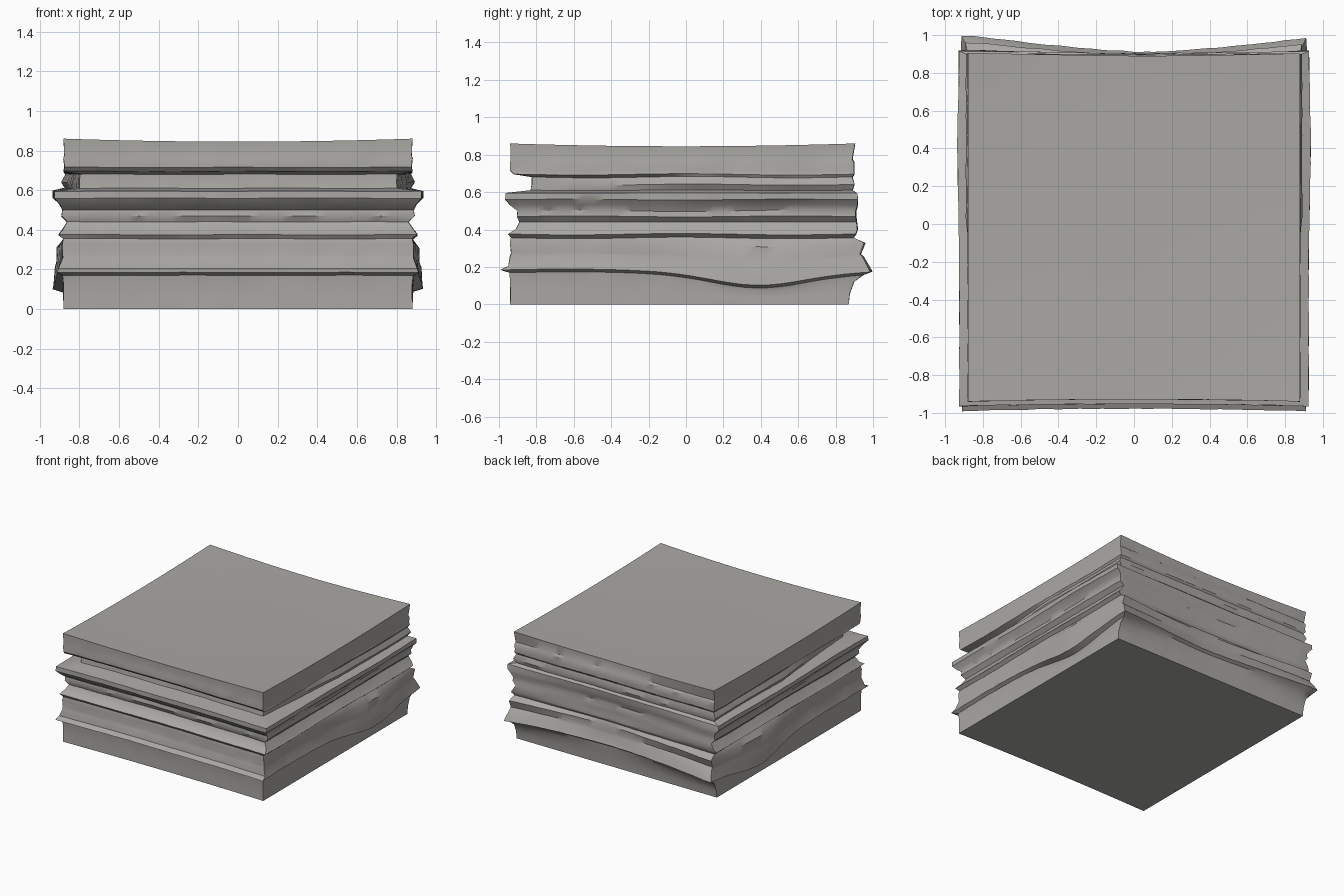
import bpy, bmesh, math, random

if "Cube" in bpy.data.objects:
    bpy.data.objects.remove(bpy.data.objects["Cube"])

random.seed(4)
N = 32  # segments along each side

stone = bpy.data.materials.new("warm grey")
stone.diffuse_color = (0.40, 0.39, 0.37, 1)
stone.use_nodes = True
stone.node_tree.nodes["Principled BSDF"].inputs["Base Color"].default_value = stone.diffuse_color


def ring(z, hx, yf, yb, flare=0, bulge=0, dip=0, pinch=0, lift=0):
    """Wavy rectangle: flare pushes the back corners out, bulge swells the sides,
    dip lowers the sides, pinch narrows the front, lift raises the corners."""
    pts = []
    for side in range(4):
        for i in range(N):
            t = -1 + 2 * i / N
            u, v = [(t, -1), (1, t), (-t, 1), (-1, -t)][side]
            y = yf + (yb - yf) * (v + 1) / 2
            w = math.exp(-((y - 0.4) / 0.36) ** 2)
            x = u * (hx + bulge * w - pinch * max(0, -v))
            zz = z - dip * w * abs(u) ** 6
            zz += lift * (u * u + v * v - 1) * 0.5
            if side == 2:
                y += flare * min(1, abs(u - 0.08)) ** 1.4
            elif side in (1, 3):
                y += flare * max(0, v) ** 5
            elif side == 0:
                y += 0.012 * (1 - u * u)
            if 0.02 < z < 0.84:
                zz += 0.004 * math.sin(7 * u + 20 * z) * math.cos(5 * v)
                x += random.uniform(-.002, .002)
                y += random.uniform(-.002, .002)
            pts.append((x, y, zz))
    return pts


def loft(name, rows, cap=None):
    bm = bmesh.new()
    loops = [[bm.verts.new(p) for p in r] for r in rows]
    n = 4 * N
    for a, b in zip(loops, loops[1:]):
        for i in range(n):
            j = (i + 1) % n
            bm.faces.new((a[i], a[j], b[j], b[i]))
    if cap == "bottom":
        bm.faces.new(list(reversed(loops[0])))
    if cap == "top":  # gently dished top made of shrinking loops
        prev = loops[-1]
        for s in (0.96, 0.85, 0.6, 0.3):
            cur = [bm.verts.new((v.co.x * s, v.co.y * s,
                                 0.838 + (v.co.z - 0.838) * s ** 3))
                   for v in loops[-1]]
            for i in range(n):
                j = (i + 1) % n
                bm.faces.new((prev[i], prev[j], cur[j], cur[i]))
            prev = cur
        bm.faces.new(prev)
    me = bpy.data.meshes.new(name)
    bm.to_mesh(me)
    bm.free()
    me.materials.append(stone)
    ob = bpy.data.objects.new(name, me)
    bpy.context.collection.objects.link(ob)
    bpy.ops.object.select_all(action='DESELECT')
    ob.select_set(True)
    bpy.context.view_layer.objects.active = ob
    bpy.ops.object.shade_smooth_by_angle(angle=math.radians(35))


# Shared seams between neighbouring slabs
seam1 = ring(0.185, 0.91, -0.99, 0.91, flare=0.085, bulge=0.025, dip=0.085)
seam2 = ring(0.375, 0.905, -0.95, 0.89, flare=0.02)
seam3 = ring(0.595, 0.925, -0.965, 0.905, flare=0.01, bulge=0.01)
seam4 = ring(0.695, 0.88, -0.92, 0.90)

# Lowest slab, curling out to a thin lip
loft("bottom_slab", [
    ring(0.0, 0.88, -0.94, 0.87),
    ring(0.06, 0.88, -0.94, 0.875, dip=0.02),
    ring(0.13, 0.88, -0.94, 0.885, flare=0.015, dip=0.06),
    ring(0.17, 0.885, -0.945, 0.89, flare=0.06, dip=0.085),
    seam1], "bottom")

# Sagging slab with flared back corners
loft("sagging_slab", [
    seam1,
    ring(0.205, 0.905, -0.95, 0.90, flare=0.085, bulge=0.025, dip=0.085),
    ring(0.26, 0.885, -0.94, 0.89, flare=0.06, bulge=0.04, dip=0.05),
    ring(0.275, 0.885, -0.935, 0.885, flare=0.05, bulge=0.03, dip=0.04),
    ring(0.33, 0.885, -0.94, 0.89, flare=0.07, bulge=0.03, dip=0.02),
    ring(0.355, 0.88, -0.935, 0.88, flare=0.02),
    seam2])

# Middle slabs with soft grooves
loft("middle_slab", [
    seam2,
    ring(0.40, 0.885, -0.91, 0.89, flare=0.03),
    ring(0.44, 0.86, -0.89, 0.885, flare=0.03),
    ring(0.47, 0.89, -0.905, 0.89, flare=0.02),
    ring(0.50, 0.885, -0.90, 0.88, flare=0.03),
    ring(0.53, 0.90, -0.94, 0.89, flare=0.03),
    ring(0.56, 0.925, -0.965, 0.90, flare=0.02, bulge=0.01),
    seam3])

# Narrow recess below the top slab
loft("recessed_layer", [
    seam3,
    ring(0.61, 0.87, -0.83, 0.89, pinch=0.07),
    ring(0.64, 0.89, -0.825, 0.90, pinch=0.09),
    ring(0.68, 0.87, -0.825, 0.89, pinch=0.07),
    seam4])

# Top slab with raised corners
loft("top_slab", [
    seam4,
    ring(0.715, 0.875, -0.94, 0.90),
    ring(0.76, 0.88, -0.94, 0.90),
    ring(0.775, 0.875, -0.937, 0.89),
    ring(0.845, 0.88, -0.94, 0.89, flare=0.015, lift=0.03)], "top")
